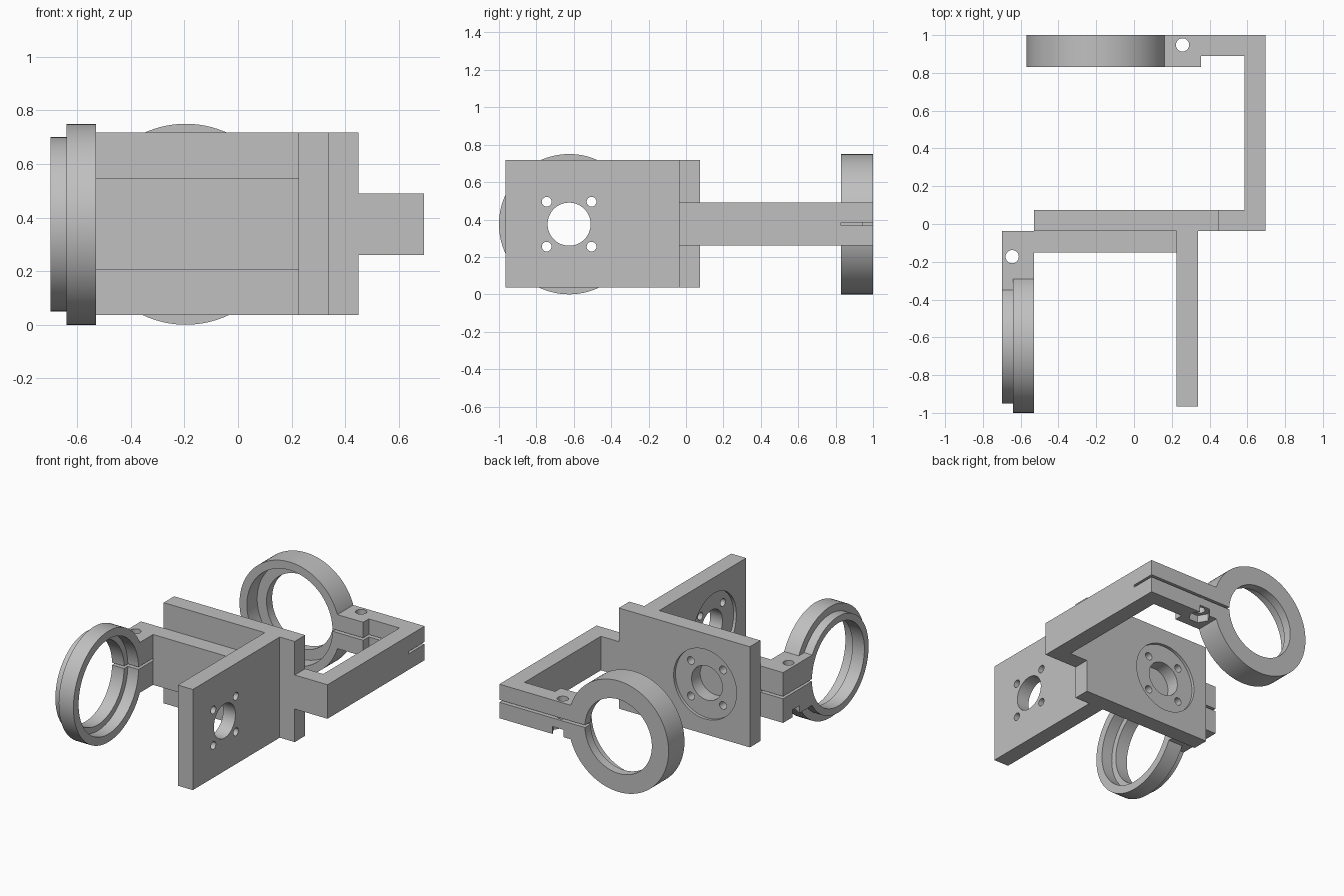
import bpy, bmesh, math
from mathutils import Matrix, Vector

cube = bpy.data.objects.get("Cube")
if cube:
    bpy.data.objects.remove(cube, do_unlink=True)

MID = 0.375          # height of the common centre plane
RING_R, BORE_R = 0.375, 0.32
X_RING, Y_RING = -0.195, -0.625

grey = bpy.data.materials.new("plain grey")
grey.use_nodes = True
COLOUR = (0.53, 0.53, 0.53, 1)
grey.diffuse_color = COLOUR
grey.node_tree.nodes["Principled BSDF"].inputs["Base Color"].default_value = COLOUR


def make(name, bm):
    bmesh.ops.recalc_face_normals(bm, faces=bm.faces)
    mesh = bpy.data.meshes.new(name)
    bm.to_mesh(mesh)
    bm.free()
    mesh.materials.append(grey)
    obj = bpy.data.objects.new(name, mesh)
    bpy.context.collection.objects.link(obj)
    return obj


def box(name, x, y, z):
    bm = bmesh.new()
    lo, hi = Vector((x[0], y[0], z[0])), Vector((x[1], y[1], z[1]))
    size = Matrix.Diagonal((*(hi - lo), 1))
    bmesh.ops.create_cube(bm, size=1, matrix=Matrix.Translation((lo + hi) / 2) @ size)
    return make(name, bm)


def prism(name, outline, half):
    """Plan outline extruded evenly about the centre plane."""
    bm = bmesh.new()
    face = bm.faces.new([bm.verts.new((x, y, MID - half)) for x, y in outline])
    top = bmesh.ops.extrude_face_region(bm, geom=[face])["geom"]
    bmesh.ops.translate(bm, vec=(0, 0, 2 * half),
                        verts=[v for v in top if isinstance(v, bmesh.types.BMVert)])
    return make(name, bm)


def cyl(axis, centre, r, start, end, sides=96):
    """Cylinder along an axis; centre gives the other coordinates."""
    turn = {"X": Matrix.Rotation(math.pi / 2, 4, "Y"),
            "Y": Matrix.Rotation(math.pi / 2, 4, "X"),
            "Z": Matrix.Identity(4)}[axis]
    place = Vector(centre)
    place["XYZ".index(axis)] = (start + end) / 2
    bm = bmesh.new()
    bmesh.ops.create_cone(bm, cap_ends=True, segments=sides, radius1=r, radius2=r,
                          depth=end - start, matrix=Matrix.Translation(place) @ turn)
    return make("cutter", bm)


def combine(obj, tools, operation):
    for tool in tools:
        tool.hide_render = True
        mod = obj.modifiers.new("cut", "BOOLEAN")
        mod.operation, mod.object, mod.solver = operation, tool, "EXACT"
    graph = bpy.context.evaluated_depsgraph_get()
    mesh = bpy.data.meshes.new_from_object(obj.evaluated_get(graph))
    obj.modifiers.clear()
    obj.data = mesh
    for tool in tools:
        bpy.data.objects.remove(tool, do_unlink=True)


def finish(obj):
    bpy.ops.object.select_all(action="DESELECT")
    obj.select_set(True)
    bpy.context.view_layer.objects.active = obj
    bpy.ops.object.shade_smooth_by_angle(angle=math.radians(30))


def motor_holes(axis, centre, start, end, recess):
    """Centre hole, four screw holes and a shallow round recess."""
    tools = [cyl(axis, centre, 0.115, start, end), cyl(axis, centre, 0.235, *recess)]
    across = 1 if axis == "X" else 0
    for a in (-0.12, 0.12):
        for b in (-0.12, 0.12):
            c = list(centre)
            c[across] += a
            c[2] += b
            tools.append(cyl(axis, c, 0.026, start, end, 32))
    return tools


def bolt(x, y, half, turn):
    """Vertical clamp bolt hole with a hexagonal nut pocket underneath."""
    nut = cyl("Z", (x, y, 0), 0.07, MID - half - 0.02, MID - half + 0.05, 6)
    if turn:
        nut.data.transform(Matrix.Translation((x, y, 0)) @ Matrix.Rotation(turn, 4, "Z")
                           @ Matrix.Translation((-x, -y, 0)))
    return [cyl("Z", (x, y, 0), 0.035, 0, 1, 32), nut]


# Two crossing mounting plates
PLATE_Z = (0.037, 0.717)
back_plate = box("back_plate", (-0.53, 0.45), (-0.037, 0.075), PLATE_Z)
combine(back_plate, motor_holes("Y", (X_RING, 0, MID), -0.1, 0.1, (0.055, 0.1)), "DIFFERENCE")

side_plate = box("side_plate", (0.226, 0.338), (-0.965, -0.037), PLATE_Z)
combine(side_plate, motor_holes("X", (0, Y_RING, MID), 0.2, 0.4, (0.2, 0.246)), "DIFFERENCE")

# Hooked arm carrying the rear clamp ring
rear_arm = prism("rear_clamp_arm", [
    (0.45, -0.037), (0.695, -0.037), (0.695, 1), (0, 1), (0, 0.83),
    (0.355, 0.83), (0.355, 0.89), (0.584, 0.89), (0.584, 0.075), (0.45, 0.075)], 0.115)
rear_centre = (X_RING, 0, MID)
combine(rear_arm, [cyl("Y", rear_centre, RING_R, 0.83, 1)], "UNION")
combine(rear_arm, [cyl("Y", rear_centre, BORE_R, 0.7, 0.94),
                   cyl("Y", rear_centre, 0.25, 0.7, 1.1),
                   box("slit", (-0.1, 0.8), (0.828, 1.1), (MID - 0.007, MID + 0.009))]
        + bolt(0.257, 0.948, 0.115, math.pi / 6), "DIFFERENCE")

# Short arm carrying the stepped front clamp ring
front_arm = prism("front_clamp_arm", [
    (0.226, -0.037), (-0.70, -0.037), (-0.70, -0.45), (-0.53, -0.45),
    (-0.53, -0.15), (0.226, -0.15)], 0.17)
front_centre = (0, Y_RING, MID)
combine(front_arm, [cyl("X", front_centre, RING_R, -0.64, -0.53),
                    cyl("X", front_centre, 0.325, -0.70, -0.60)], "UNION")
combine(front_arm, [cyl("X", front_centre, BORE_R, -0.61, -0.4),
                    cyl("X", front_centre, 0.28, -0.8, -0.4),
                    box("slit", (-0.8, -0.53), (-0.5, 0), (MID - 0.007, MID + 0.009))]
        + bolt(-0.645, -0.173, 0.17, 0), "DIFFERENCE")

for part in (back_plate, side_plate, rear_arm, front_arm):
    finish(part)
